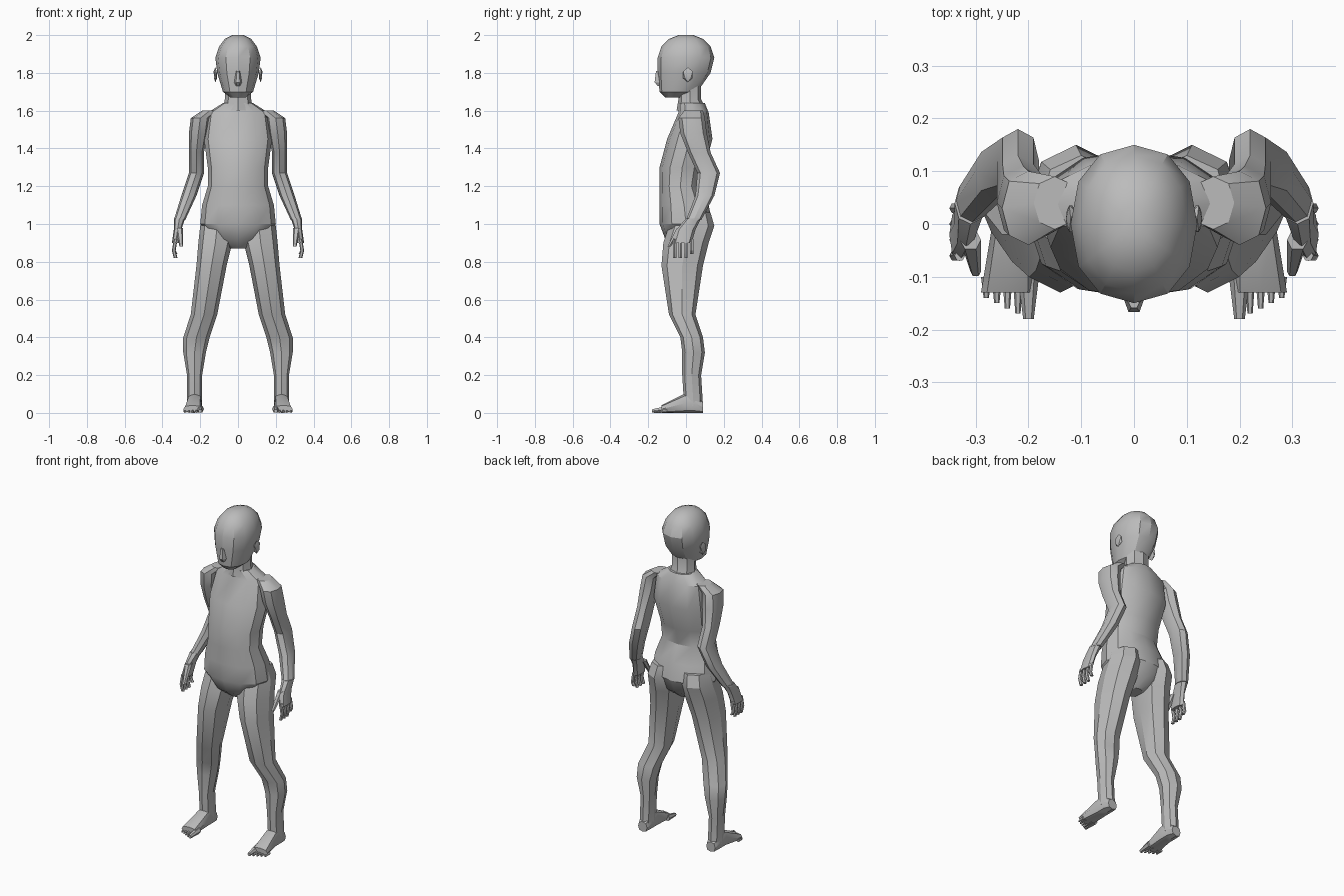
import bpy, bmesh, math
from mathutils import Vector

cube = bpy.data.objects.get("Cube")
if cube:
    bpy.data.objects.remove(cube, do_unlink=True)

GREY = (0.5, 0.5, 0.5, 1)
grey = bpy.data.materials.new("plain grey")
grey.use_nodes = True
grey.diffuse_color = GREY
grey.node_tree.nodes["Principled BSDF"].inputs["Base Color"].default_value = GREY


def ring(wide, deep, z, y=0, x=0):
    """One cross-section: half width, half depth and centre."""
    return Vector((x, y, z)), wide, deep


def squared(value, power):
    """Squares off a circle coordinate."""
    return math.copysign(abs(value) ** power, value)


def finish(name, bm, mirror):
    """Turns the built faces into a shaded object, mirrored when paired."""
    bmesh.ops.recalc_face_normals(bm, faces=bm.faces)
    mesh = bpy.data.meshes.new(name)
    bm.to_mesh(mesh)
    bm.free()
    mesh.materials.append(grey)
    part = bpy.data.objects.new(name, mesh)
    bpy.context.collection.objects.link(part)
    if mirror:
        part.modifiers.new("mirror", "MIRROR")
    bpy.ops.object.select_all(action="DESELECT")
    part.select_set(True)
    bpy.context.view_layer.objects.active = part
    bpy.ops.object.shade_smooth_by_angle(angle=math.radians(30))


def loft(name, *rings, sides=8, up=Vector((0, 1, 0)), power=0.9, mirror=False):
    """Skins a closed tube over cross-sections; up is the depth direction."""
    bm = bmesh.new()
    across = Vector((1, 0, 0))
    loops = []
    for centre, wide, deep in rings:
        loop = []
        for i in range(sides):
            angle = math.tau * i / sides
            side = across * wide * squared(math.cos(angle), power)
            depth = up * deep * squared(math.sin(angle), power)
            loop.append(bm.verts.new(centre + side + depth))
        loops.append(loop)
    for low, high in zip(loops, loops[1:]):
        for i in range(sides):
            j = (i + 1) % sides
            bm.faces.new((low[i], low[j], high[j], high[i]))
    bm.faces.new(loops[0])
    bm.faces.new(loops[-1])
    finish(name, bm, mirror)


def pebble(name, centre, size, mirror=False):
    """A small faceted ellipsoid."""
    bm = bmesh.new()
    bmesh.ops.create_icosphere(bm, subdivisions=1, radius=1)
    bmesh.ops.scale(bm, vec=size, verts=bm.verts)
    bmesh.ops.translate(bm, vec=centre, verts=bm.verts)
    finish(name, bm, mirror)


# Torso and neck
loft("torso",
     ring(wide=.04, deep=.05, z=.87),
     ring(wide=.13, deep=.11, z=.92),
     ring(wide=.2, deep=.14, z=1),
     ring(wide=.19, deep=.13, z=1.1, y=-.01),
     ring(wide=.16, deep=.11, z=1.2, y=-.03),
     ring(wide=.16, deep=.12, z=1.3, y=-.02),
     ring(wide=.18, deep=.12, z=1.45, y=.02),
     ring(wide=.16, deep=.08, z=1.59, y=.04),
     ring(wide=.08, deep=.07, z=1.64, y=.03), sides=12)
loft("neck",
     ring(wide=.08, deep=.08, z=1.6, y=.03),
     ring(wide=.07, deep=.06, z=1.66, y=.02),
     ring(wide=.07, deep=.06, z=1.74, y=.02))

# Head, from the chin up to the crown
loft("head",
     ring(wide=.04, deep=.04, z=1.67, y=-.07),
     ring(wide=.08, deep=.1, z=1.7, y=-.04),
     ring(wide=.11, deep=.14, z=1.8, y=-.01),
     ring(wide=.12, deep=.15, z=1.88),
     ring(wide=.1, deep=.13, z=1.94),
     ring(wide=.07, deep=.09, z=1.98),
     ring(wide=.03, deep=.04, z=2), sides=12)

# Face details
loft("nose",
     ring(wide=.01, deep=.01, z=1.73, y=-.14),
     ring(wide=.02, deep=.03, z=1.75, y=-.14),
     ring(wide=.01, deep=.01, z=1.81, y=-.15), sides=6)
pebble("lips", centre=(0, -.12, 1.71), size=(.04, .02, .01))
pebble("eyelid", centre=(.05, -.12, 1.8), size=(.02, .01, .01), mirror=True)
pebble("ear", centre=(.12, .01, 1.79), size=(.01, .03, .04), mirror=True)

# Arm from shoulder to wrist
loft("arm",
     ring(wide=.04, deep=.05, z=1.6, y=.04, x=.15),
     ring(wide=.05, deep=.07, z=1.56, y=.03, x=.2),
     ring(wide=.05, deep=.07, z=1.48, y=.04, x=.21),
     ring(wide=.04, deep=.06, z=1.38, y=.07, x=.22),
     ring(wide=.04, deep=.06, z=1.27, y=.12, x=.22),
     ring(wide=.04, deep=.05, z=1.15, y=.1, x=.26),
     ring(wide=.03, deep=.04, z=1.02, y=.04, x=.31), mirror=True)

# Hand, fingers and thumb
loft("palm",
     ring(wide=.03, deep=.04, z=1.03, y=.04, x=.31),
     ring(wide=.02, deep=.05, z=.97, x=.32),
     ring(wide=.02, deep=.05, z=.9, y=-.02, x=.33), mirror=True)
for i, finger in enumerate(("index", "middle", "ring", "little")):
    y = -.06 + .03 * i
    tip = .84 if finger == "little" else .82
    loft(finger + "_finger",
         ring(wide=.01, deep=.01, z=.92, y=y, x=.33),
         ring(wide=.01, deep=.01, z=.86, y=y, x=.34),
         ring(wide=.01, deep=.01, z=tip, y=y, x=.33), sides=6, mirror=True)
loft("thumb",
     ring(wide=.02, deep=.02, z=.98, y=-.03, x=.31),
     ring(wide=.01, deep=.01, z=.88, y=-.09, x=.3), sides=6, mirror=True)

# Leg from hip to ankle
loft("leg",
     ring(wide=.08, deep=.1, z=1.06, y=.03, x=.1),
     ring(wide=.09, deep=.12, z=.99, y=.03, x=.11),
     ring(wide=.09, deep=.12, z=.9, x=.12),
     ring(wide=.08, deep=.11, z=.78, y=-.02, x=.14),
     ring(wide=.07, deep=.07, z=.52, y=-.02, x=.18),
     ring(wide=.07, deep=.06, z=.4, y=.03, x=.22),
     ring(wide=.06, deep=.06, z=.32, y=.04, x=.23),
     ring(wide=.04, deep=.05, z=.2, y=.03, x=.23),
     ring(wide=.04, deep=.05, z=.04, y=.04, x=.23), mirror=True)

# Foot and toes, lofted from heel to front
upright = Vector((0, 0, 1))
loft("foot",
     ring(wide=.03, deep=.03, z=.03, y=.09, x=.23),
     ring(wide=.04, deep=.05, z=.05, y=.05, x=.23),
     ring(wide=.04, deep=.05, z=.05, y=-.01, x=.23),
     ring(wide=.05, deep=.02, z=.02, y=-.13, x=.24),
     up=upright, power=.75, mirror=True)
for i, toe in enumerate(("big", "second", "third", "fourth", "little")):
    x = .2 + .02 * i
    size = .02 if toe == "big" else .01
    tip = -.18 + .01 * i
    loft(toe + "_toe",
         ring(wide=size, deep=size, z=size, y=-.1, x=x),
         ring(wide=size / 2, deep=size / 2, z=size / 2, y=tip, x=x),
         up=upright, sides=6, mirror=True)
